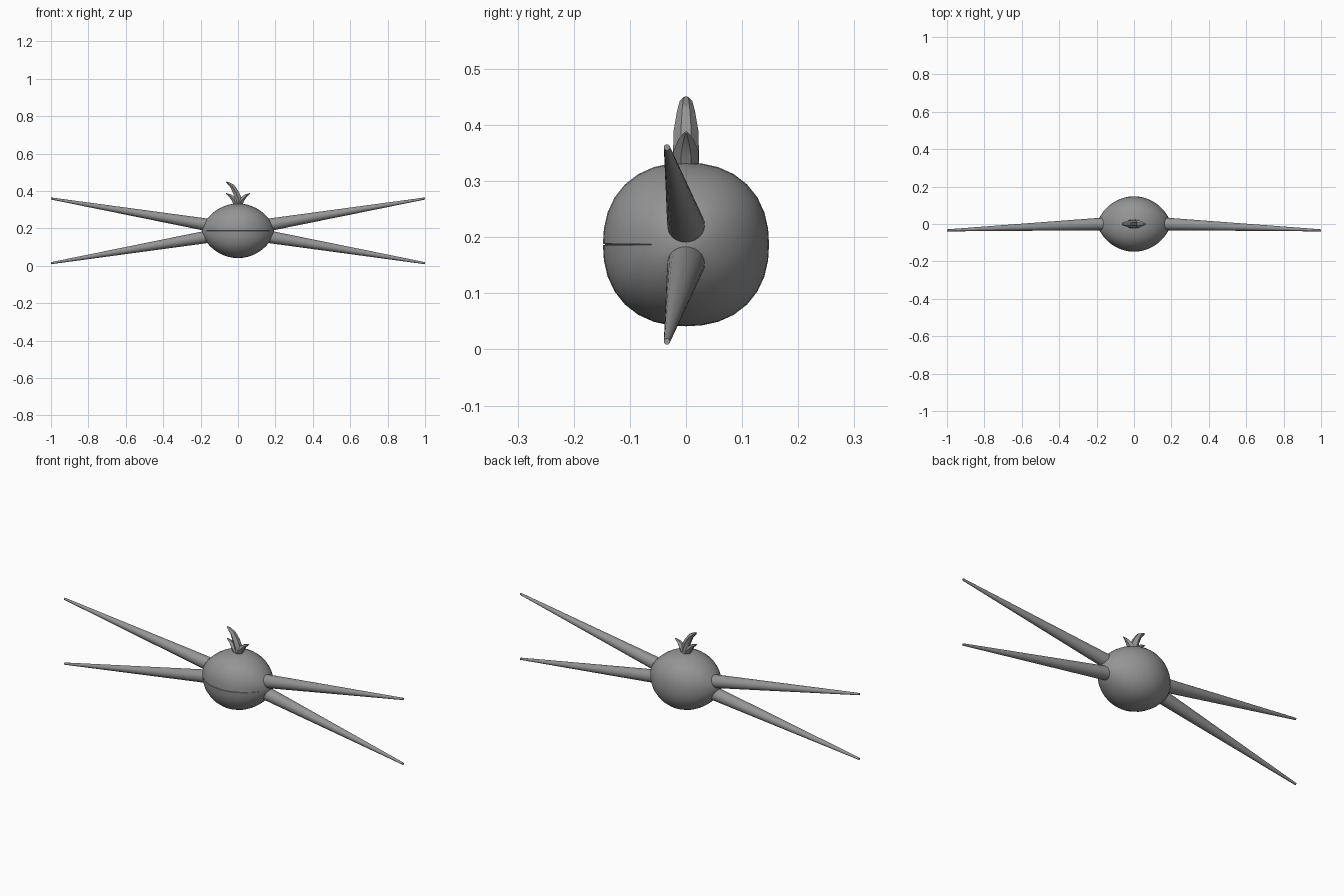
import bpy, bmesh, math
from mathutils import Vector

cube = bpy.data.objects.get("Cube")
if cube:
    bpy.data.objects.remove(cube, do_unlink=True)

grey = bpy.data.materials.new("plain_grey")
grey.use_nodes = True
grey.diffuse_color = (0.3, 0.3, 0.3, 1)
grey.node_tree.nodes["Principled BSDF"].inputs["Base Color"].default_value = (0.3, 0.3, 0.3, 1)


def loft(name, rings, smooth_angle):
    """Skin a list of closed rings and cap both ends."""
    bm = bmesh.new()
    rows = [[bm.verts.new(p) for p in ring] for ring in rings]
    n = len(rows[0])
    for a, b in zip(rows, rows[1:]):
        for i in range(n):
            j = (i + 1) % n
            bm.faces.new((a[i], a[j], b[j], b[i]))
    bm.faces.new(rows[0])
    bm.faces.new(rows[-1])
    bmesh.ops.recalc_face_normals(bm, faces=bm.faces)
    mesh = bpy.data.meshes.new(name)
    bm.to_mesh(mesh)
    bm.free()
    obj = bpy.data.objects.new(name, mesh)
    bpy.context.collection.objects.link(obj)
    mesh.materials.append(grey)
    bpy.ops.object.select_all(action="DESELECT")
    obj.select_set(True)
    bpy.context.view_layer.objects.active = obj
    bpy.ops.object.shade_smooth_by_angle(angle=math.radians(smooth_angle))
    return obj


# Body: lemon-shaped, slightly squared section, with a fine seam across the front
MID, HALF, GIRTH = 0.187, 0.195, 0.148
SEGMENTS, SEAM = 32, 0.01
angles = sorted([math.tau * i / SEGMENTS for i in range(SEGMENTS)]
                + [math.pi - SEAM, math.pi + SEAM])


def body_ring(x):
    r = GIRTH * (1 - (x / HALF) ** 2) ** 0.65
    ring = []
    for a in angles:
        c, s = math.cos(a), math.sin(a)
        k = r / (abs(c) ** 2.25 + abs(s) ** 2.25) ** (1 / 2.25)
        if abs(a - math.pi) < SEAM / 2 and r > 0.065:
            k -= 0.005
        ring.append((x, c * k, MID + s * k * 0.985))
    return ring


stations = [HALF * 0.993 * math.sin(math.pi * t / 24) for t in range(-12, 13)]
loft("body", [body_ring(x) for x in stations], 40)


# Blades: four long tapered cones, sweeping slightly forward
def blade(name, side, up):
    root = Vector((side * 0.13, 0.002, MID + up * 0.026))
    tip = Vector((side, -0.034, MID + up * 0.173))
    rings = []
    for t, r in ((0, 0.035), (1, 0.0055)):
        c = root.lerp(tip, t)
        rings.append([c + Vector((0, r * math.cos(a), r * math.sin(a)))
                      for a in [math.tau * i / 24 for i in range(24)]])
    loft(name, rings, 40)


for side, side_name in ((1, "left"), (-1, "right")):
    for up, up_name in ((1, "upper"), (-1, "lower")):
        blade(f"{side_name}_{up_name}_blade", side, up)


# Crest: curved leaves with a ridged, six-sided section
def leaf(name, stations):
    rings = []
    for i, (x, z, thick, wide) in enumerate(stations):
        before, after = stations[max(i - 1, 0)], stations[min(i + 1, len(stations) - 1)]
        d = Vector((after[0] - before[0], 0, after[1] - before[1])).normalized()
        across = Vector((d.z, 0, -d.x)) * thick
        out = Vector((0, wide, 0))
        c = Vector((x, 0, z))
        rings.append([c + out, c + across + out * 0.4, c + across - out * 0.4,
                      c - out, c - across - out * 0.4, c - across + out * 0.4])
    loft(name, rings, 25)


leaf("tall_leaf", [(0, 0.322, 0.024, 0.023), (0.002, 0.355, 0.019, 0.023),
                   (-0.01, 0.39, 0.016, 0.022), (-0.03, 0.425, 0.012, 0.016),
                   (-0.054, 0.443, 0.006, 0.011), (-0.063, 0.449, 0.002, 0.005)])
for side, name in ((1, "left_leaf"), (-1, "right_leaf")):
    leaf(name, [(side * 0.005, 0.328, 0.018, 0.023), (side * 0.022, 0.355, 0.013, 0.022),
                (side * 0.042, 0.375, 0.008, 0.013), (side * 0.064, 0.387, 0.002, 0.003)])
